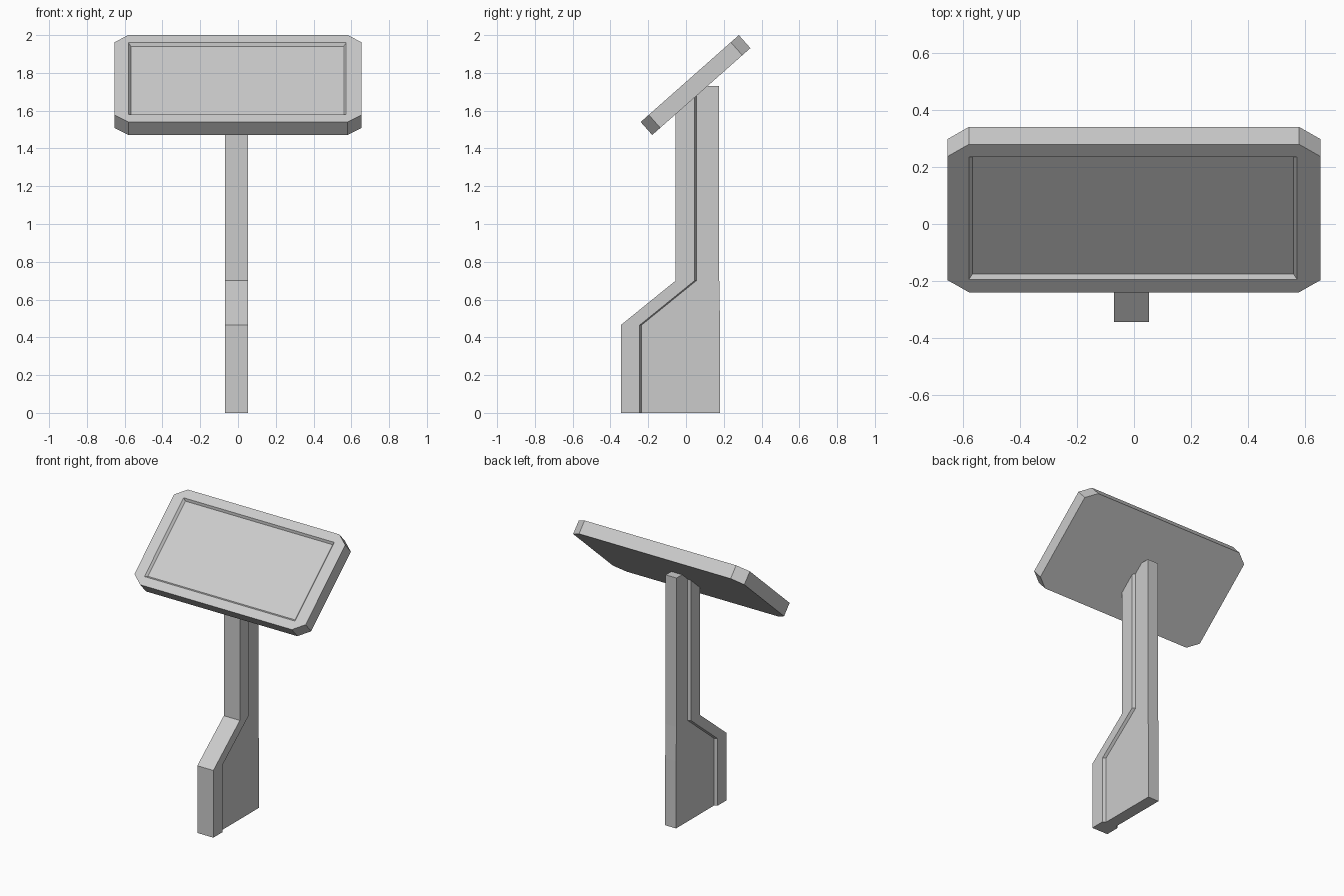
import bpy, bmesh, math

if "Cube" in bpy.data.objects:
    bpy.data.objects.remove(bpy.data.objects["Cube"])

TILT = math.radians(41.5)
CY, CZ = 0.02, 1.77        # centre of the panel's upper face
HX, HU, THICK = 0.655, 0.347, 0.092


def finish(name, bm):
    bmesh.ops.recalc_face_normals(bm, faces=bm.faces)
    mesh = bpy.data.meshes.new(name)
    bm.to_mesh(mesh)
    bm.free()
    obj = bpy.data.objects.new(name, mesh)
    bpy.context.collection.objects.link(obj)
    return obj


# Tilted panel: chamfered slab with a shallow sloped recess
bm = bmesh.new()


def octagon(z, cx=0.075, cu=0.057):
    a, b = HX - cx, HU - cu
    pts = [(-a, -HU), (a, -HU), (HX, -b), (HX, b),
           (a, HU), (-a, HU), (-HX, b), (-HX, -b)]
    return [bm.verts.new((x, u, z)) for x, u in pts]


def rect(inset, z):
    l, r, h = -0.58 + inset, 0.573 - inset, 0.287 - inset
    return [bm.verts.new((x, u, z)) for x, u in ((l, -h), (r, -h), (r, h), (l, h))]


base, top = octagon(-THICK), octagon(0)
rim, floor = rect(0, 0), rect(0.013, -0.015)
bm.faces.new(base)
bm.faces.new(floor)
for i in range(8):
    j = (i + 1) % 8
    bm.faces.new((base[i], base[j], top[j], top[i]))
for i in range(4):
    j = (i + 1) % 4
    bm.faces.new((top[2 * i], top[2 * i + 1], rim[j], rim[i]))
    bm.faces.new((top[2 * i - 1], top[2 * i], rim[i]))
    bm.faces.new((rim[i], rim[j], floor[j], floor[i]))
panel = finish("tilted_panel", bm)
panel.location = (0, CY, CZ)
panel.rotation_euler = (TILT, 0, 0)


# Stand: wide front strip stepping in to a narrower rear plate
def underside(y):
    uy, uz = CY + THICK * math.sin(TILT), CZ - THICK * math.cos(TILT)
    return min(1.73, uz + (y - uy) * math.tan(TILT))


bm = bmesh.new()
MID, WIDE, NARROW = -0.0085, 0.0615, 0.0415
levels = [(0, -0.345, 0.18), (0.465, -0.345, 0.18),
          (0.70, -0.055, 0.176), (None, -0.055, 0.175)]
rows = []
for z, front, rear in levels:
    section = [(front, WIDE), (front + 0.1, WIDE), (front + 0.11, NARROW),
               (0.113, NARROW), (rear, NARROW)]
    rows.append([[bm.verts.new((MID + s * w, y, underside(y) if z is None else z))
                  for s in (-1, 1)] for y, w in section])
for lo, hi in zip(rows, rows[1:]):
    for i in range(4):
        for s in (0, 1):
            bm.faces.new((lo[i][s], lo[i + 1][s], hi[i + 1][s], hi[i][s]))
    for i in (0, -1):
        bm.faces.new((lo[i][0], lo[i][1], hi[i][1], hi[i][0]))
for row in (rows[0], rows[-1]):
    for p, q in zip(row, row[1:]):
        bm.faces.new((p[0], p[1], q[1], q[0]))
finish("stand", bm)
